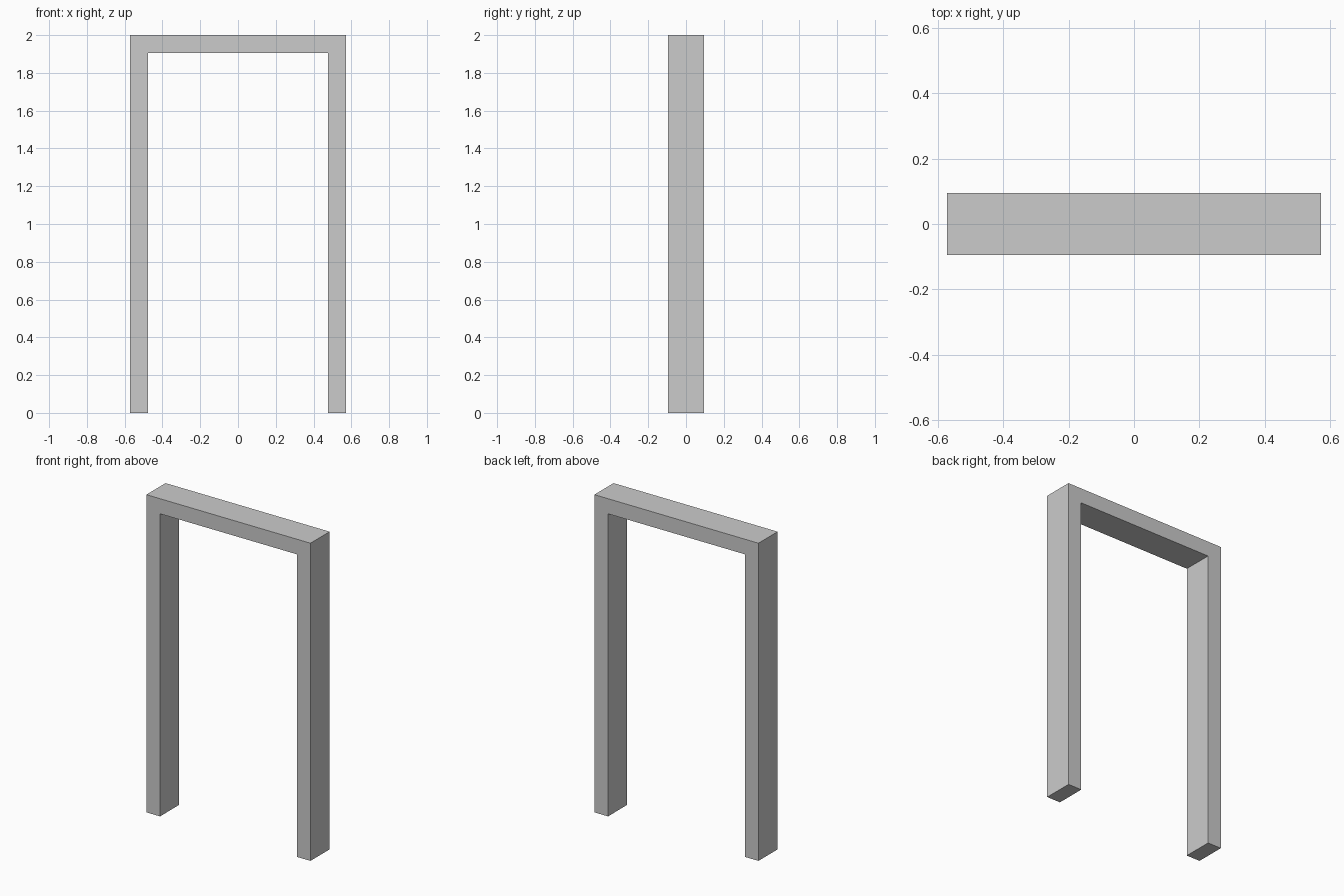
import bpy
import bmesh

if "Cube" in bpy.data.objects:
    bpy.data.objects.remove(bpy.data.objects["Cube"])

HEIGHT, HALF_WIDTH, HALF_DEPTH, BAR = 2.0, 0.5714, 0.0952, 0.0952

# Door frame: U-shaped front profile, one jamb listed and mirrored for the other
inner = HALF_WIDTH - BAR
right = [(inner, HEIGHT - BAR), (inner, 0), (HALF_WIDTH, 0), (HALF_WIDTH, HEIGHT)]
profile = right + [(-x, z) for x, z in reversed(right)]

bm = bmesh.new()
face = bm.faces.new([bm.verts.new((x, -HALF_DEPTH, z)) for x, z in profile])

# Extrude the profile through the wall depth
result = bmesh.ops.extrude_face_region(bm, geom=[face], use_keep_orig=True)
verts = [v for v in result["geom"] if isinstance(v, bmesh.types.BMVert)]
bmesh.ops.translate(bm, verts=verts, vec=(0, 2 * HALF_DEPTH, 0))
bmesh.ops.recalc_face_normals(bm, faces=bm.faces)

mesh = bpy.data.meshes.new("door_frame")
bm.to_mesh(mesh)
bm.free()
bpy.context.collection.objects.link(bpy.data.objects.new("door_frame", mesh))
